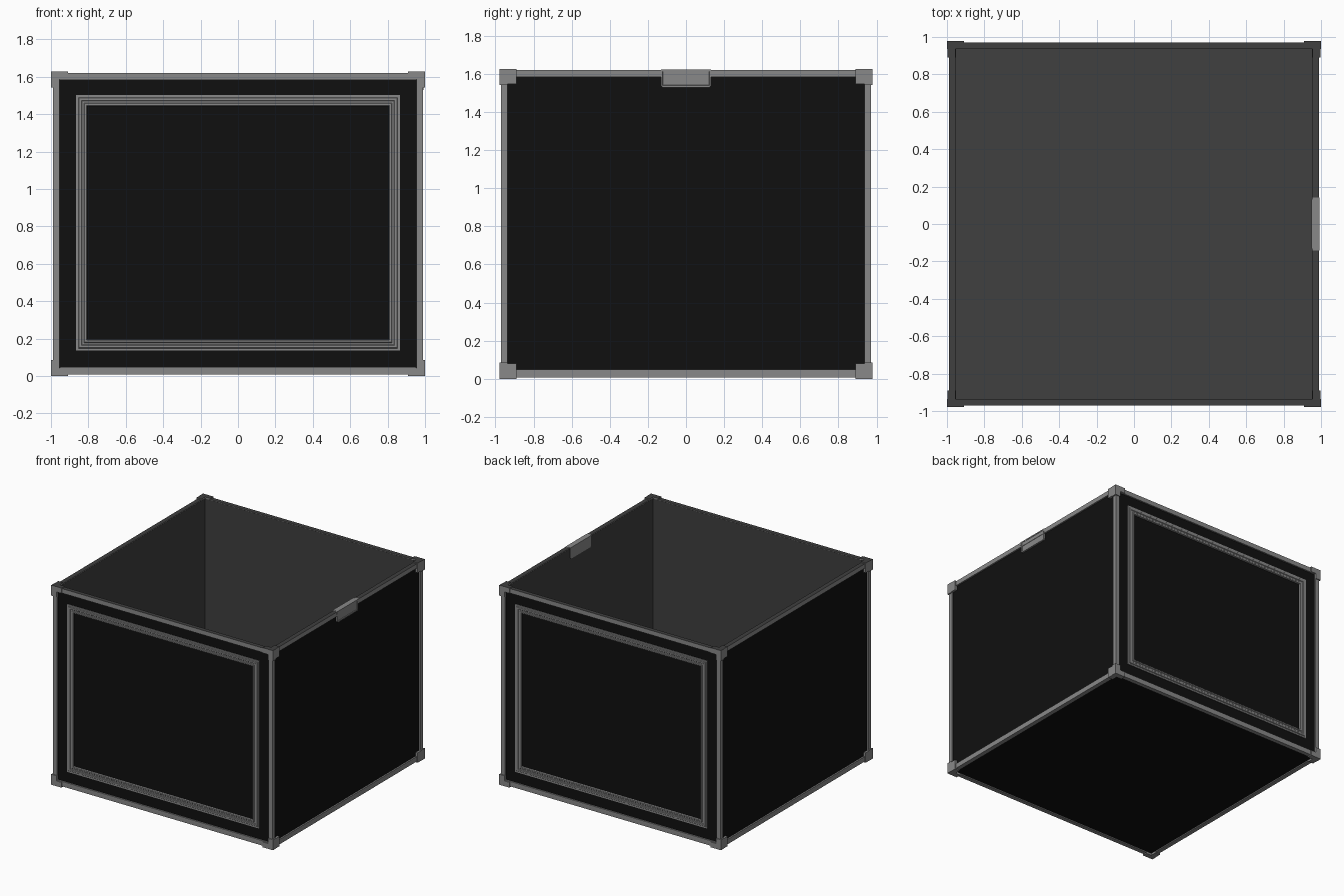
import bpy, bmesh

if "Cube" in bpy.data.objects:
    bpy.data.objects.remove(bpy.data.objects["Cube"])


def material(name, v):
    m = bpy.data.materials.new(name)
    m.diffuse_color = (v, v, v, 1)
    m.use_nodes = True
    m.node_tree.nodes["Principled BSDF"].inputs["Base Color"].default_value = m.diffuse_color
    return m


GREY = material("metal grey", 0.25)
DARK = material("dark grey lining", 0.05)
BLACK = material("black panel", 0.005)


def finish(name, bm, mats):
    bmesh.ops.recalc_face_normals(bm, faces=bm.faces)
    me = bpy.data.meshes.new(name)
    bm.to_mesh(me)
    bm.free()
    for m in mats:
        me.materials.append(m)
    ob = bpy.data.objects.new(name, me)
    bpy.context.collection.objects.link(ob)
    return ob


def add_box(bm, lo, hi):
    verts = bmesh.ops.create_cube(bm, size=1)["verts"]
    for v in verts:
        v.co = [(lo[i] + hi[i]) / 2 + v.co[i] * abs(hi[i] - lo[i]) for i in range(3)]
    return verts


def darken_top(bm):
    bm.normal_update()
    for f in bm.faces:
        if f.normal.z > 0.9 and f.calc_center_median().z > 1.6:
            f.material_index = 1


# Open-topped shell: black outside, dark grey rim and inside
IX, IY = 0.953, 0.935
bm = bmesh.new()
add_box(bm, (-0.978, -0.958, 0.016), (0.978, 0.958, 1.615))
bm.normal_update()
top = max(bm.faces, key=lambda f: f.calc_center_median().z)
bmesh.ops.inset_region(bm, faces=[top], thickness=0.02)
for v in top.verts:
    v.co.x = IX if v.co.x > 0 else -IX
    v.co.y = IY if v.co.y > 0 else -IY
ext = bmesh.ops.extrude_discrete_faces(bm, faces=[top])["faces"][0]
for v in ext.verts:
    v.co.z = 0.045
for f in bm.faces:
    c = f.calc_center_median()
    inside = abs(c.x) < IX + 0.002 and abs(c.y) < IY + 0.002 and c.z > 0.03
    f.material_index = 1 if inside or c.z > 1.6 else 0
finish("box_shell", bm, [BLACK, DARK])

# Edge bars along all twelve edges
X, Y, Z0, Z1 = 0.99, 0.97, 0.008, 1.62
bm = bmesh.new()
for s in (-1, 1):
    for t in (-1, 1):
        add_box(bm, (s * (IX + .001), t * (IY + .001), Z0), (s * X, t * Y, Z1))
    for z0, z1 in ((Z0, 0.048), (1.583, Z1)):
        add_box(bm, (-IX, s * (IY + .001), z0), (IX, s * Y, z1))
        add_box(bm, (s * (IX + .001), -IY, z0), (s * X, IY, z1))
# bars that frame the underside stay below the floor
darken_top(bm)
finish("edge_bars", bm, [GREY, DARK])

# Corner caps: three short arms and a square side plate
bm = bmesh.new()
for s in (-1, 1):
    for t in (-1, 1):
        for base, d in ((0, 1), (1.627, -1)):
            def cap(x0, y0, h, x1=1.0, y1=0.978):
                add_box(bm, (s * x0, t * y0, base), (s * x1, t * y1, base + d * h))
            cap(IX + .001, IY + .001, 0.085)
            cap(0.908, IY + .001, 0.043)
            cap(0.98, 0.89, 0.08, 0.998)
            cap(IX + .001, 0.89, 0.042, 0.997)
darken_top(bm)
finish("corner_caps", bm, [GREY, DARK])

# Rectangular mouldings on front and back: (inset, height above panel)
PROFILE = [(0, -.002), (0, .006), (.012, .006), (.016, .011), (.028, .011),
           (.032, .007), (.042, .007), (.046, .011), (.056, .011), (.06, -.002)]
for side, name in ((-1, "front_moulding"), (1, "back_moulding")):
    bm = bmesh.new()
    rings = []
    for i, h in PROFILE:
        x, z0, z1, y = 0.866 - i, 0.135 + i, 1.502 - i, side * (0.958 + h)
        rings.append([bm.verts.new(p) for p in
                      ((-x, y, z0), (x, y, z0), (x, y, z1), (-x, y, z1))])
    for a, b in zip(rings, rings[1:]):
        for k in range(4):
            n = (k + 1) % 4
            bm.faces.new((a[k], a[n], b[n], b[k]))
    for f in bm.faces:
        f.normal_update()
    ob = finish(name, bm, [GREY])
    # make the flat moulding strips face outward
    me = ob.data
    big = max((p for p in me.polygons if abs(p.normal.y) > 0.9), key=lambda p: p.area)
    if big.normal.y * side < 0:
        me.flip_normals()

# Latch plate on the right rim, with a shallow recess
bm = bmesh.new()
add_box(bm, (0.948, -0.132, 1.53), (0.992, 0.132, 1.622))
bm.normal_update()
face = max(bm.faces, key=lambda f: f.calc_center_median().x)
bottom = [e for e in bm.edges if abs(e.verts[0].co.y - e.verts[1].co.y) < .01
          and abs(e.verts[0].co.z - e.verts[1].co.z) < .01
          and e.verts[0].co.z < 1.55]
bmesh.ops.inset_region(bm, faces=[face], thickness=0.014)
bmesh.ops.inset_region(bm, faces=[face], thickness=0.002, depth=-0.005)
bmesh.ops.bevel(bm, geom=bottom, offset=0.008, segments=1, affect='EDGES')
for s in (-1, 1):
    add_box(bm, (0.955, s * 0.128, 1.6), (0.9915, s * 0.142, 1.6215))
finish("latch_plate", bm, [GREY])
